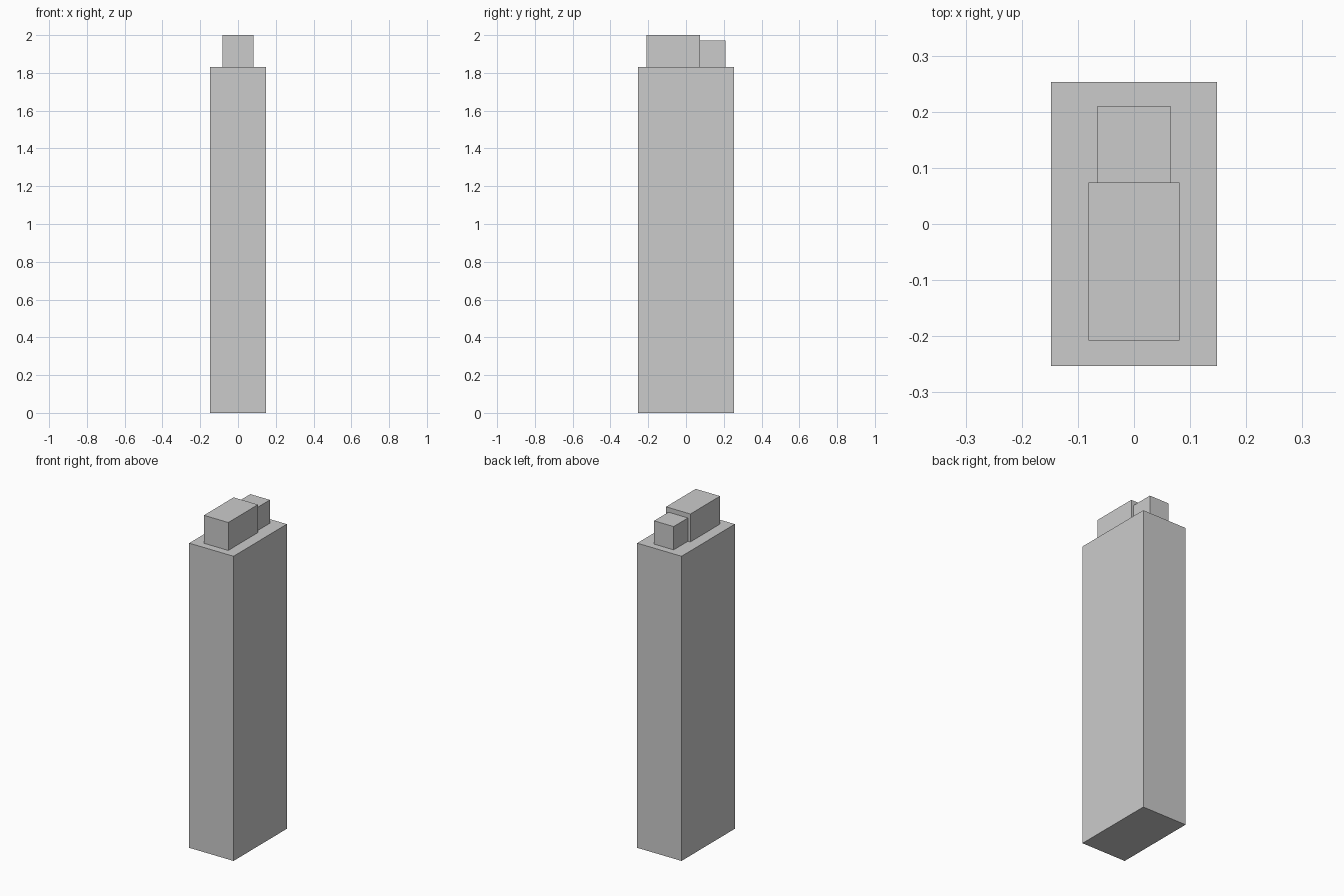
import bpy

if "Cube" in bpy.data.objects:
    bpy.data.objects.remove(bpy.data.objects["Cube"])


def box(name, x, y, z):
    """Axis-aligned box from (min, max) ranges."""
    ranges = (x, y, z)
    centre = [(a + b) / 2 for a, b in ranges]
    bpy.ops.mesh.primitive_cube_add(size=1, location=centre)
    obj = bpy.context.object
    obj.name = name
    obj.scale = [b - a for a, b in ranges]
    bpy.ops.object.transform_apply(location=False, rotation=False, scale=True)
    return obj


ROOF = 1.832

# Tall main shaft
box("tower_body", (-0.1475, 0.1475), (-0.253, 0.253), (0, ROOF))

# Two blocks on the roof, touching end to end
box("roof_block_front", (-0.081, 0.081), (-0.208, 0.074), (ROOF, 2.0))
box("roof_block_back", (-0.065, 0.065), (0.074, 0.21), (ROOF, 1.972))
